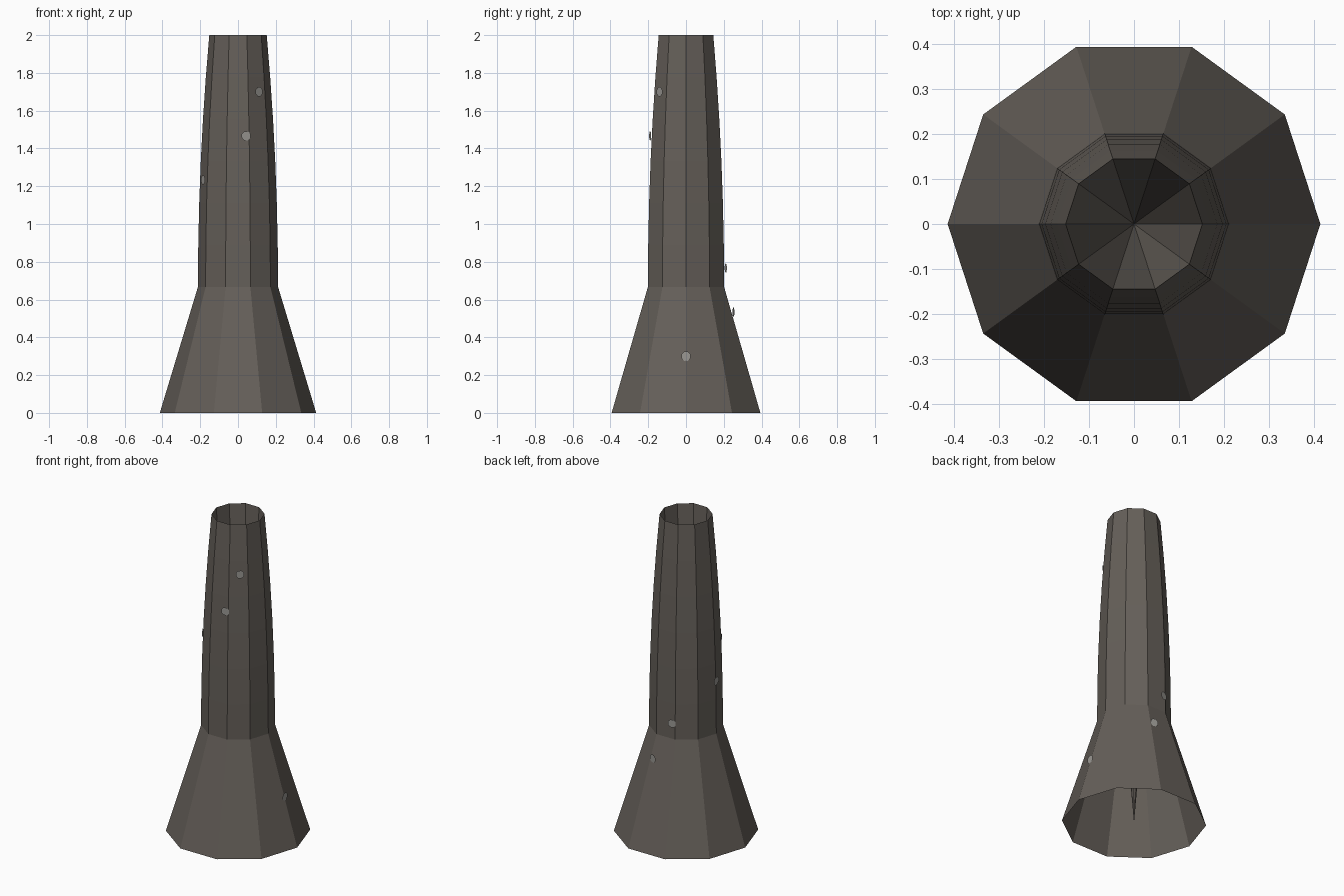
import bpy, bmesh, math
from mathutils import Matrix

if "Cube" in bpy.data.objects:
    bpy.data.objects.remove(bpy.data.objects["Cube"])

SIDES = 10
WAIST, TOP = 0.667, 2.0


def radius(z):
    # straight flared skirt, then a gently curving shaft
    if z <= WAIST:
        return 0.414 + (0.212 - 0.414) * z / WAIST
    t = (z - WAIST) / (TOP - WAIST)
    return 0.212 - 0.06 * t * t


def material(name, color):
    m = bpy.data.materials.new(name)
    m.diffuse_color = (*color, 1)
    m.use_nodes = True
    m.node_tree.nodes["Principled BSDF"].inputs["Base Color"].default_value = m.diffuse_color
    return m


def finish(bm, name, mat):
    me = bpy.data.meshes.new(name)
    bm.to_mesh(me)
    bm.free()
    me.materials.append(mat)
    ob = bpy.data.objects.new(name, me)
    bpy.context.collection.objects.link(ob)
    return ob


def ring(bm, z):
    r = radius(z)
    return [bm.verts.new((r * math.cos(math.tau * i / SIDES),
                          r * math.sin(math.tau * i / SIDES), z))
            for i in range(SIDES)]


stone = material("dark_stone", (0.13, 0.115, 0.10))
pale = material("pale_spot", (0.32, 0.31, 0.29))

# Tower wall, open at the bottom
bm = bmesh.new()
levels = [0.0] + [WAIST + (TOP - WAIST) * k / 6 for k in range(7)]
rings = [ring(bm, z) for z in levels]
for a, b in zip(rings, rings[1:]):
    for i in range(SIDES):
        j = (i + 1) % SIDES
        bm.faces.new((a[i], a[j], b[j], b[i]))
finish(bm, "tower_wall", stone)

# Deep funnel from the top rim down to a point at the base
bm = bmesh.new()
rim = ring(bm, TOP)
tip = bm.verts.new((0, 0, 0))
for i in range(SIDES):
    bm.faces.new((rim[i], rim[(i + 1) % SIDES], tip))
finish(bm, "inner_funnel", stone)

# Seven flat spots spiralling up the outside
for i in range(7):
    z = 0.3 + 1.4 * i / 6
    angle = (i + 0.5 * (i % 2)) * math.tau / 7
    bm = bmesh.new()
    bmesh.ops.create_circle(bm, cap_ends=True, segments=8, radius=0.026)
    place = (Matrix.Rotation(angle, 4, 'Z')
             @ Matrix.Translation((radius(z) * 1.02, 0, z))
             @ Matrix.Rotation(math.pi / 2, 4, 'Y')
             @ Matrix.Rotation(math.pi / 8, 4, 'Z'))
    bmesh.ops.transform(bm, matrix=place, verts=bm.verts)
    finish(bm, f"spot_{i + 1}", pale)
